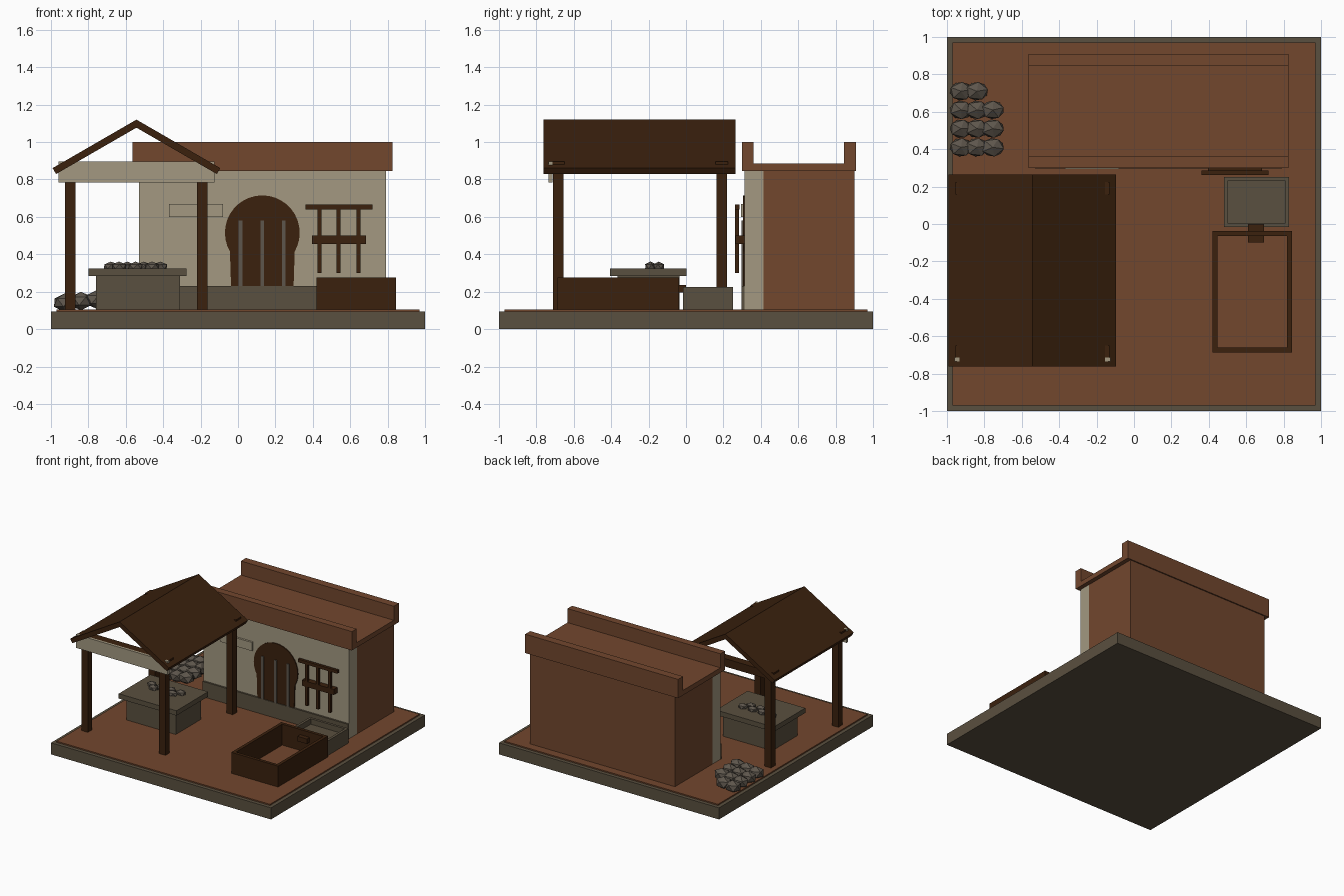
import bpy, bmesh, math, random
from mathutils import Matrix

if "Cube" in bpy.data.objects:
    bpy.data.objects.remove(bpy.data.objects["Cube"])

random.seed(4)


def material(name, rgb):
    m = bpy.data.materials.new(name)
    m.diffuse_color = (*rgb, 1)
    m.use_nodes = True
    m.node_tree.nodes["Principled BSDF"].inputs["Base Color"].default_value = m.diffuse_color
    return m


STONE = material("stone", (0.102, 0.080, 0.050))
ROCK = material("rock_grey", (0.110, 0.092, 0.072))
CLAY = material("terracotta", (0.168, 0.063, 0.027))
WOOD = material("dark_wood", (0.043, 0.0150, 0.0042))
PLASTER = material("plaster", (0.366, 0.318, 0.220))


def finish(bm, name, mat):
    bmesh.ops.recalc_face_normals(bm, faces=bm.faces)
    me = bpy.data.meshes.new(name)
    bm.to_mesh(me)
    bm.free()
    me.materials.append(mat)
    ob = bpy.data.objects.new(name, me)
    bpy.context.collection.objects.link(ob)
    return ob


def add_box(bm, x0, x1, y0, y1, z0, z1):
    m = Matrix.Translation(((x0 + x1) / 2, (y0 + y1) / 2, (z0 + z1) / 2))
    m = m @ Matrix.Diagonal((x1 - x0, y1 - y0, z1 - z0, 1))
    bmesh.ops.create_cube(bm, size=1, matrix=m)


def box(name, mat, *extent):
    bm = bmesh.new()
    add_box(bm, *extent)
    return finish(bm, name, mat)


def prism(name, mat, profile, y0, y1):
    """Extrude an (x, z) outline along y."""
    bm = bmesh.new()
    face = bm.faces.new([bm.verts.new((x, y0, z)) for x, z in profile])
    ext = bmesh.ops.extrude_face_region(bm, geom=[face])
    for v in ext["geom"]:
        if isinstance(v, bmesh.types.BMVert):
            v.co.y = y1
    return finish(bm, name, mat)


def tub(name, mat, x0, x1, y0, y1, z0, z1, wall, floor):
    """Open box: inset the top face and push it down to the floor height."""
    bm = bmesh.new()
    add_box(bm, x0, x1, y0, y1, z0, z1)
    top = max(bm.faces, key=lambda f: f.calc_center_median().z)
    bmesh.ops.inset_region(bm, faces=[top], thickness=wall)
    ext = bmesh.ops.extrude_face_region(bm, geom=[top])
    for v in ext["geom"]:
        if isinstance(v, bmesh.types.BMVert):
            v.co.z = floor
    bmesh.ops.delete(bm, geom=[top], context="FACES_ONLY")
    return finish(bm, name, mat)


def rocks(name, centres, size):
    bm = bmesh.new()
    for c in centres:
        m = Matrix.Translation(c) @ Matrix.Diagonal((*size, 1))
        m = m @ Matrix.Rotation(random.uniform(-0.3, 0.3), 4, "Z")
        bmesh.ops.create_icosphere(bm, subdivisions=1, radius=1, matrix=m)
    return finish(bm, name, ROCK)


# Base and ground
box("base_slab", STONE, -1, 1, -1, 1, 0, 0.095)
box("ground", CLAY, -0.97, 0.97, -0.97, 0.97, 0.09, 0.105)

# House with plastered front and parapet roof
box("house_body", CLAY, -0.53, 0.79, 0.415, 0.90, 0.1, 0.85)
box("house_front", PLASTER, -0.53, 0.79, 0.312, 0.415, 0.1, 0.85)
box("roof_slab", CLAY, -0.565, 0.825, 0.30, 0.91, 0.845, 0.885)
box("front_parapet", CLAY, -0.565, 0.825, 0.30, 0.36, 0.87, 1.0)
box("back_parapet", CLAY, -0.565, 0.825, 0.845, 0.91, 0.87, 1.0)
box("stone_footing", STONE, -0.53, 0.79, 0.297, 0.314, 0.1, 0.23)
box("wall_panel", PLASTER, -0.37, -0.08, 0.295, 0.314, 0.60, 0.67)

# Keyhole-shaped door with upright bars
arch = [(0.13 + 0.2 * math.cos(a), 0.515 + 0.2 * math.sin(a))
        for a in (math.radians(-30 + 240 * i / 24) for i in range(25))]
prism("door", WOOD, [(0.297, 0.225)] + arch + [(-0.037, 0.225)], 0.304, 0.314)
for x in (0.013, 0.13, 0.245):
    box("door_bar", ROCK, x - 0.01, x + 0.01, 0.297, 0.306, 0.225, 0.58)

# Wall rack
box("rack_top_bar", WOOD, 0.36, 0.72, 0.262, 0.285, 0.64, 0.665)
box("rack_wall_bar", WOOD, 0.395, 0.685, 0.265, 0.314, 0.455, 0.50)
for x in (0.435, 0.537, 0.645):
    box("rack_slat", WOOD, x - 0.011, x + 0.011, 0.263, 0.283, 0.30, 0.65)

# Stone basin, spout and wooden frame
tub("stone_basin", STONE, 0.48, 0.83, -0.015, 0.25, 0.1, 0.225, 0.03, 0.18)
box("spout", WOOD, 0.61, 0.695, -0.10, 0.0, 0.195, 0.235)
tub("wooden_frame", WOOD, 0.42, 0.845, -0.687, -0.037, 0.1, 0.277, 0.037, 0.1)
box("frame_soil", CLAY, 0.45, 0.815, -0.655, -0.07, 0.1, 0.108)

# Stone table with pebbles
box("table_body", STONE, -0.76, -0.31, -0.365, -0.035, 0.1, 0.29)
box("table_top", STONE, -0.80, -0.275, -0.406, 0.004, 0.285, 0.325)
pebbles = [(-0.68 + 0.088 * i, -0.145, 0.335) for i in range(4)]
pebbles += [(-0.636 + 0.088 * i, -0.19, 0.335) for i in range(3)]
rocks("table_pebbles", pebbles, (0.042, 0.032, 0.026))

# Rock pile beside the house
pile = [(-0.925 + 0.085 * c, 0.41 + 0.1 * r, 0.142 + 0.008 * c)
        for r in range(4) for c in range(2 if r == 3 else 3)]
rocks("rock_pile", pile, (0.067, 0.055, 0.05))

# Canopy posts and cross beams
for y0, y1 in ((-0.71, -0.655), (0.163, 0.22)):
    for x0 in (-0.926, -0.22):
        box("canopy_post", WOOD, x0, x0 + 0.058, y0, y1, 0.1, 0.85)
    box("canopy_beam", WOOD, -0.955, -0.13, y0 - 0.005, y1 + 0.005, 0.83, 0.895)
box("canopy_front_board", PLASTER, -0.96, -0.125, -0.735, -0.714, 0.785, 0.895)

# Pitched canopy roof, one slab each side of the ridge
for s in (-1, 1):
    prism("canopy_roof", WOOD,
          [(-0.543 + s * x, z) for x, z in
           ((0, 1.12), (0.448, 0.861), (0.43, 0.829), (0, 1.077))], -0.762, 0.265)
